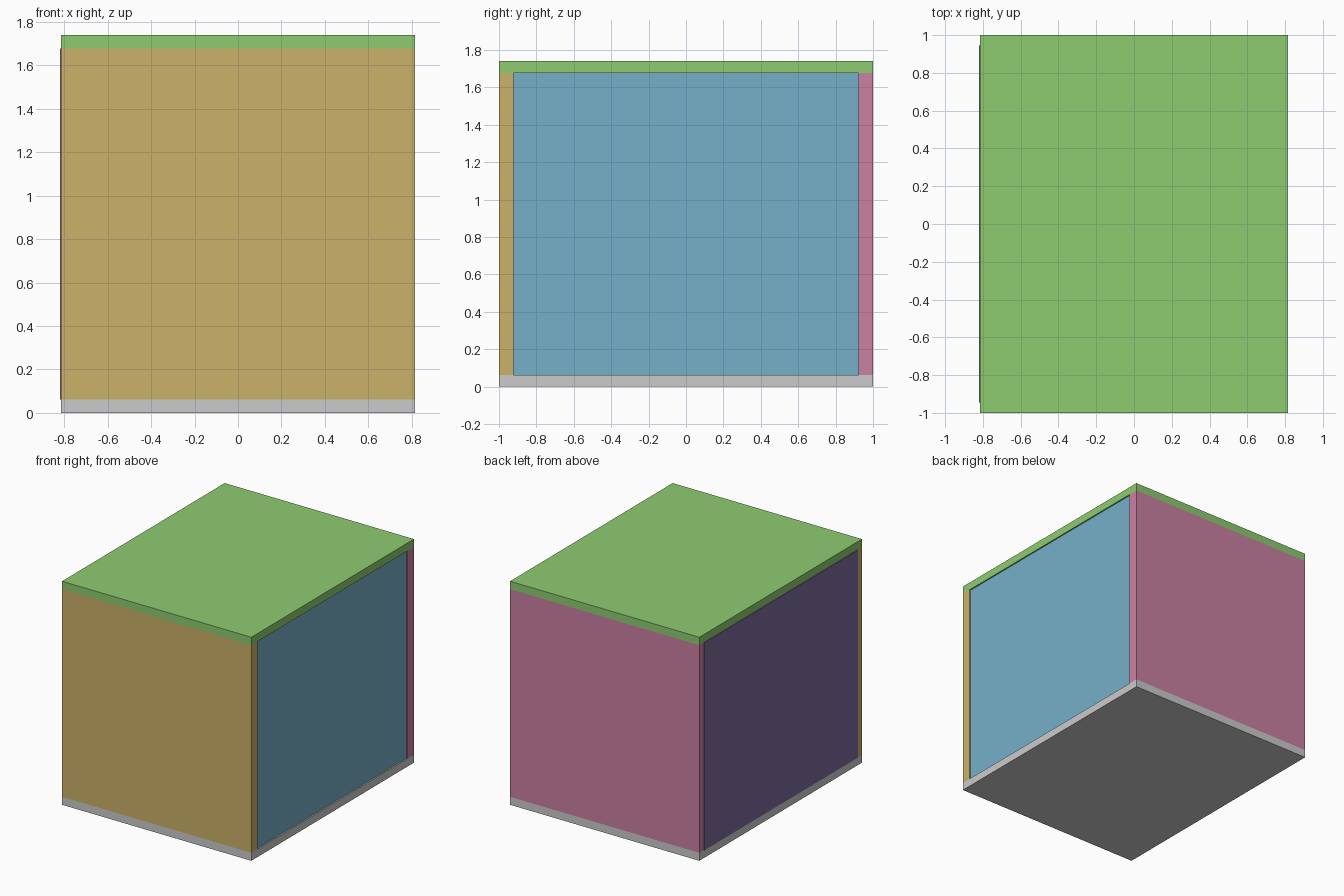
import bpy, bmesh
from mathutils import Vector

if "Cube" in bpy.data.objects:
    bpy.data.objects.remove(bpy.data.objects["Cube"])


def panel(name, lo, hi, color=None):
    """Flat box panel spanning the two corner points."""
    lo, hi = Vector(lo), Vector(hi)
    mesh = bpy.data.meshes.new(name)
    bm = bmesh.new()
    bmesh.ops.create_cube(bm, size=1)
    bmesh.ops.scale(bm, vec=hi - lo, verts=bm.verts)
    bmesh.ops.translate(bm, vec=(lo + hi) / 2, verts=bm.verts)
    bm.to_mesh(mesh)
    bm.free()
    obj = bpy.data.objects.new(name, mesh)
    bpy.context.collection.objects.link(obj)
    if color:
        mat = bpy.data.materials.new(name)
        mat.diffuse_color = (*color, 1)
        mat.use_nodes = True
        mat.node_tree.nodes["Principled BSDF"].inputs["Base Color"].default_value = mat.diffuse_color
        mesh.materials.append(mat)
    return obj


W, D, H = 0.815, 1.0, 1.74      # half width, half depth, height
SLAB, WALL = 0.062, 0.078       # horizontal and vertical board thickness
Z0, Z1 = SLAB, H - SLAB

# Floor and lid
panel("floor_panel", (-W, -D, 0), (W, D, Z0))
panel("lid_panel", (-W, -D, Z1), (W, D, H), (0.27, 0.6, 0.16))

# Front and back walls
panel("front_wall", (-W, -D, Z0), (W, -D + WALL, Z1), (0.6, 0.44, 0.14))
panel("back_wall", (-W, D - WALL, Z0), (W, D, Z1), (0.6, 0.22, 0.36))

# Side walls: right one slightly recessed, left one slightly proud
panel("right_wall", (W - 0.075, -D + WALL, Z0), (W - 0.01, D - WALL, Z1), (0.18, 0.43, 0.58))
panel("left_wall", (-W - 0.005, -0.945, Z0), (-W + 0.06, 0.945, Z1), (0.2, 0.15, 0.33))
